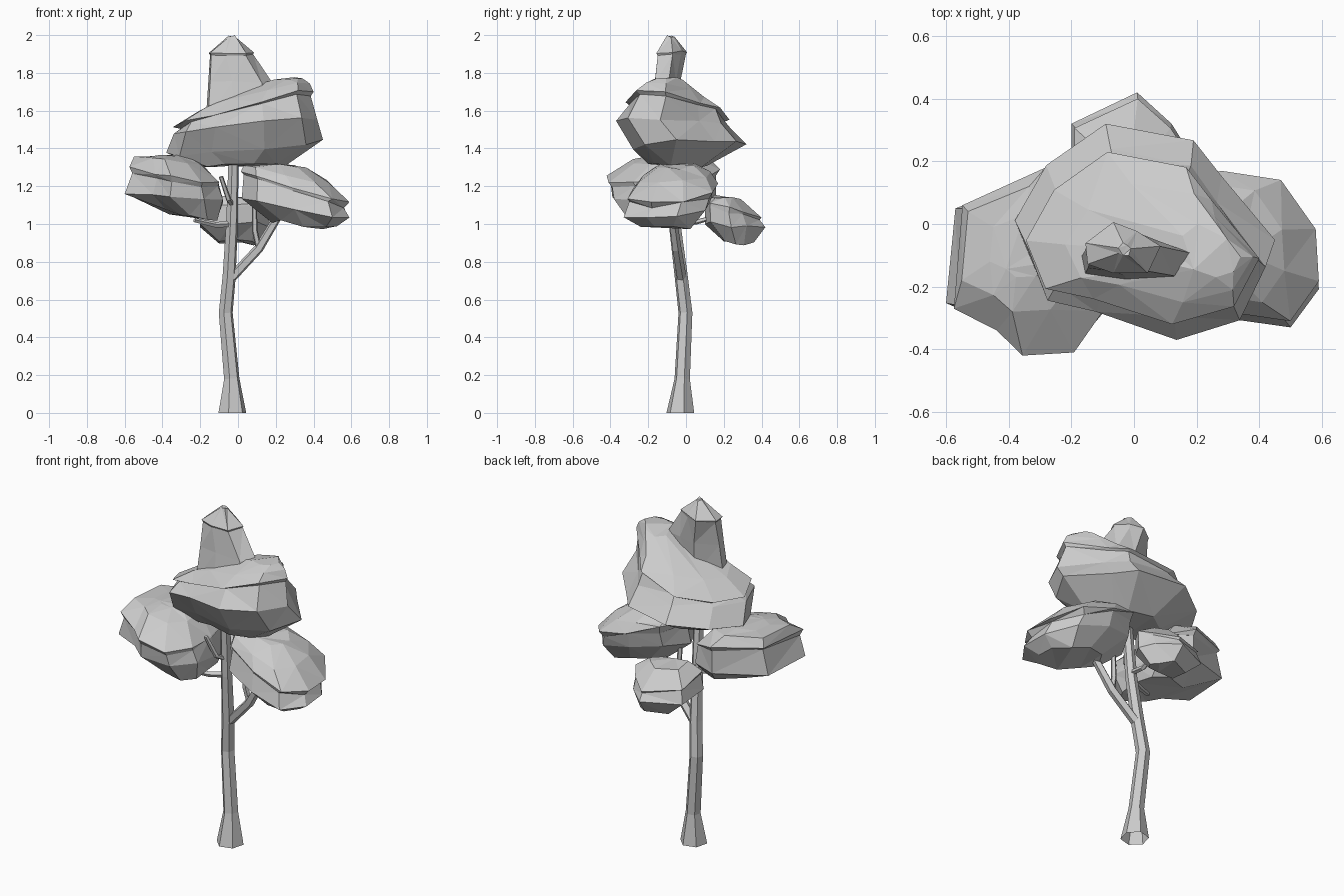
import bpy, bmesh, math, random
from mathutils import Vector

random.seed(4)


def finish(bm, name):
    bmesh.ops.recalc_face_normals(bm, faces=bm.faces)
    me = bpy.data.meshes.new(name)
    bm.to_mesh(me)
    bm.free()
    ob = bpy.data.objects.new(name, me)
    bpy.context.collection.objects.link(ob)


def bridge(bm, a, b):
    n = len(a)
    for i in range(n):
        j = (i + 1) % n
        bm.faces.new((a[i], a[j], b[j], b[i]))


def tube(name, path, sides, flat_base=False):
    """Faceted limb through (x, y, z, radius) points."""
    bm = bmesh.new()
    pts = [Vector(p[:3]) for p in path]
    prev = None
    for i, p in enumerate(pts):
        d = pts[min(i + 1, len(pts) - 1)] - pts[max(i - 1, 0)]
        q = Vector((0, 0, 1)).rotation_difference(d)
        ring = []
        for k in range(sides):
            a = math.tau * (k + .25) / sides
            o = Vector((math.cos(a), math.sin(a), 0)) * path[i][3]
            if not (flat_base and i == 0):
                o = q @ o
            ring.append(bm.verts.new(p + o))
        if prev:
            bridge(bm, prev, ring)
        prev = ring
    bm.faces.new(prev)
    finish(bm, name)


def foliage(name, plan, rings, jitter=0.012):
    """Faceted clump: the plan outline is fitted to each ring's box
    (x0, x1, y0, y1, z, slope along x, slope along y) and lofted."""
    bm = bmesh.new()
    px, py = [p[0] for p in plan], [p[1] for p in plan]
    prev, caps = None, []
    for x0, x1, y0, y1, z, sx, sy in rings:
        cx, cy = (x0 + x1) / 2, (y0 + y1) / 2
        ring = []
        for u, v in plan:
            x = x0 + (u - min(px)) / (max(px) - min(px)) * (x1 - x0)
            y = y0 + (v - min(py)) / (max(py) - min(py)) * (y1 - y0)
            h = z + sx * (x - cx) + sy * (y - cy) + random.uniform(-jitter, jitter)
            ring.append(bm.verts.new((x, y, h)))
        if prev:
            bridge(bm, prev, ring)
        prev = ring
        caps.append(ring)
    bm.faces.new(caps[0])
    bm.faces.new(caps[-1])
    bmesh.ops.triangulate(bm, faces=bm.faces)
    finish(bm, name)


# Trunk and limbs
tube("trunk", [(-.03, -.03, 0, .076), (-.033, -.02, .18, .042), (-.065, -.003, .53, .038),
               (-.047, -.025, .72, .036), (-.032, -.06, 1.0, .032), (-.022, -.09, 1.4, .027)], 6, True)
tube("right_branch", [(-.03, -.025, .72, .027), (.11, -.05, .87, .026),
                      (.20, -.07, 1.02, .023), (.24, -.08, 1.1, .02)], 5)
tube("right_twig", [(.11, -.05, .87, .016), (.09, -.06, .96, .016), (.085, -.07, 1.12, .013)], 5)
tube("left_branch", [(-.03, -.06, 1.0, .017), (-.12, -.10, .995, .016), (-.23, -.16, 1.02, .012)], 5)
tube("left_twig", [(-.03, -.07, 1.1, .015), (-.05, -.13, 1.13, .014), (-.09, -.17, 1.25, .012)], 5)
tube("back_branch", [(-.03, -.05, 1.03, .015), (-.02, .05, 1.01, .014), (-.01, .16, 1.04, .012)], 5)

# Large crown clump with a tilted overhanging lip
foliage("crown_foliage",
        [(-.38, -.03), (-.28, .17), (-.09, .32), (.19, .26), (.28, .13), (.45, -.1),
         (.36, -.29), (.14, -.36), (-.14, -.26), (-.31, -.22)],
        [(-.2, .25, -.2, .11, 1.31, .0, 0),
         (-.38, .45, -.28, .32, 1.41, .08, .1),
         (-.34, .42, -.37, .24, 1.52, .1, -.04),
         (-.305, .385, -.295, .20, 1.59, .25, -.1),
         (-.345, .40, -.32, .23, 1.605, .25, -.1),
         (-.22, .38, -.25, .13, 1.67, .25, -.14),
         (.13, .34, -.17, 0, 1.76, .18, -.1)])

# Spire on top
foliage("spire_foliage",
        [(-.16, -.06), (-.03, .01), (.08, -.02), (.19, -.07), (.13, -.16), (-.03, -.16), (-.15, -.13)],
        [(-.17, .23, -.19, -.05, 1.56, 0, 0),
         (-.157, .185, -.165, -.03, 1.75, 0, 0),
         (-.148, .08, -.15, .0, 1.895, 0, 0),
         (-.155, .085, -.157, .006, 1.91, 0, 0),
         (-.05, -.01, -.10, -.06, 1.993, 0, 0)], .007)

# Left clump
foliage("left_foliage",
        [(-.57, .06), (-.28, .18), (-.12, .1), (-.08, -.1), (-.08, -.28), (-.18, -.41),
         (-.36, -.42), (-.45, -.34), (-.6, -.27)],
        [(-.38, -.11, -.31, .04, 1.045, -.14, 0),
         (-.6, -.08, -.39, .16, 1.14, -.1, -.03),
         (-.56, -.105, -.40, .16, 1.25, -.16, .08),
         (-.575, -.10, -.42, .18, 1.265, -.17, .08),
         (-.55, -.2, -.28, .12, 1.34, -.06, .03),
         (-.46, -.28, -.17, .03, 1.36, -.04, 0)])

# Right clump sloping outward
foliage("right_foliage",
        [(.1, .1), (.28, .16), (.47, .13), (.58, -.03), (.59, -.2), (.5, -.33),
         (.3, -.3), (.1, -.22), (.02, -.06)],
        [(.18, .52, -.24, .04, .995, -.12, 0),
         (.02, .59, -.33, .13, 1.09, -.17, .1),
         (.03, .56, -.30, .15, 1.18, -.30, .06),
         (.015, .59, -.31, .17, 1.20, -.30, .06),
         (.03, .48, -.25, .13, 1.265, -.2, .03),
         (.08, .36, -.15, .05, 1.31, -.08, 0)])

# Small back clump
foliage("back_foliage",
        [(-.2, .32), (.01, .42), (.12, .32), (.17, .24), (.1, .13), (-.04, .1), (-.2, .12)],
        [(-.1, .11, .19, .36, .90, 0, -.1),
         (-.2, .17, .10, .42, .99, 0, -.1),
         (-.18, .16, .10, .39, 1.06, 0, -.25),
         (-.19, .165, .10, .40, 1.075, 0, -.25),
         (-.12, .09, .14, .29, 1.14, 0, -.1)])
